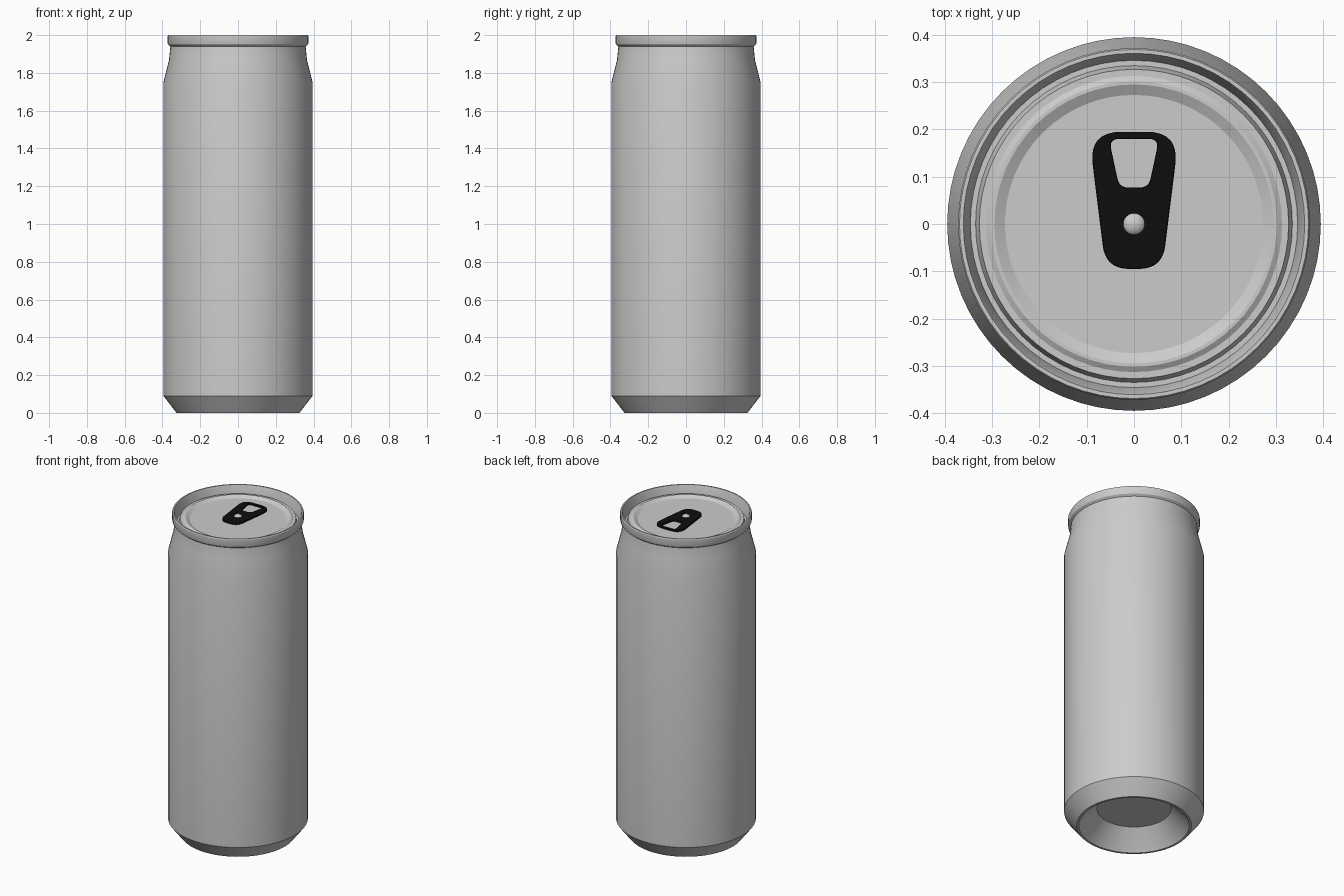
import bpy, bmesh, math
from mathutils import Vector

if "Cube" in bpy.data.objects:
    bpy.data.objects.remove(bpy.data.objects["Cube"], do_unlink=True)


def material(name, rgb):
    m = bpy.data.materials.new(name)
    m.use_nodes = True
    m.diffuse_color = (*rgb, 1)
    m.node_tree.nodes["Principled BSDF"].inputs["Base Color"].default_value = (*rgb, 1)
    return m


silver = material("silver_grey", (0.6, 0.6, 0.6))
black = material("tab_black", (0.004, 0.004, 0.004))


def finish(ob, mat, angle=25):
    ob.data.materials.clear()
    ob.data.materials.append(mat)
    bpy.ops.object.select_all(action="DESELECT")
    ob.select_set(True)
    bpy.context.view_layer.objects.active = ob
    bpy.ops.object.shade_smooth_by_angle(angle=math.radians(angle))


def lathe(name, profile, mat, segments=64):
    """Spin an (r, z) profile around the z axis."""
    bm = bmesh.new()
    verts = [bm.verts.new((r, 0, z)) for r, z in profile]
    edges = [bm.edges.new(pair) for pair in zip(verts, verts[1:])]
    bmesh.ops.spin(bm, geom=verts + edges, axis=(0, 0, 1), cent=(0, 0, 0),
                   angle=math.tau, steps=segments)
    bmesh.ops.remove_doubles(bm, verts=bm.verts, dist=1e-5)
    bmesh.ops.recalc_face_normals(bm, faces=bm.faces)
    me = bpy.data.meshes.new(name)
    bm.to_mesh(me)
    bm.free()
    ob = bpy.data.objects.new(name, me)
    bpy.context.collection.objects.link(ob)
    finish(ob, mat)
    return ob


def rounded(corners, cuts, steps=8):
    """Round each corner of a polygon with a quadratic arc."""
    pts = []
    for i, c in enumerate(corners):
        c = Vector(c)
        a = c + (Vector(corners[i - 1]) - c).normalized() * cuts[i]
        b = c + (Vector(corners[(i + 1) % len(corners)]) - c).normalized() * cuts[i]
        for k in range(steps + 1):
            t = k / steps
            pts.append(a * (1 - t) ** 2 + c * 2 * t * (1 - t) + b * t * t)
    return pts


def trapezoid(top_half, top_y, low_half, low_y):
    return [(-top_half, top_y), (top_half, top_y), (low_half, low_y), (-low_half, low_y)]


# Can: hollow underside, foot, wall, neck, rim, groove and recessed lid
lathe("can_body", [
    (0, 0.11), (0.21, 0.11), (0.30, 0.015), (0.312, 0), (0.325, 0), (0.333, 0.01),
    (0.395, 0.09), (0.395, 1.75), (0.365, 1.87), (0.358, 1.94)], silver)
lathe("can_lid", [
    (0.358, 1.94), (0.370, 1.95), (0.372, 1.955), (0.372, 1.995), (0.369, 2.0),
    (0.361, 2.0), (0.357, 1.99), (0.346, 1.93), (0.335, 1.93), (0.327, 1.96),
    (0.313, 1.96), (0.302, 1.967), (0.295, 1.967), (0.273, 1.955), (0, 1.955)], silver)

# Pull tab with a finger hole
curve = bpy.data.curves.new("pull_tab", "CURVE")
curve.dimensions = "2D"
curve.fill_mode = "BOTH"
curve.extrude = 0.003
curve.bevel_depth = 0.003
curve.bevel_resolution = 1
curve.offset = -0.003
for pts in (rounded(trapezoid(0.096, 0.195, 0.06, -0.095), (0.07, 0.07, 0.05, 0.05)),
            rounded(trapezoid(0.053, 0.18, 0.031, 0.077), (0.022, 0.022, 0.02, 0.02))):
    spline = curve.splines.new("POLY")
    spline.points.add(len(pts) - 1)
    for p, co in zip(spline.points, pts):
        p.co = (co.x, co.y, 0, 1)
    spline.use_cyclic_u = True
tab = bpy.data.objects.new("pull_tab", curve)
bpy.context.collection.objects.link(tab)
tab.location.z = 1.967
bpy.ops.object.select_all(action="DESELECT")
tab.select_set(True)
bpy.context.view_layer.objects.active = tab
bpy.ops.object.convert(target="MESH")
finish(bpy.context.object, black, 30)

# Rivet holding the tab
bpy.ops.mesh.primitive_uv_sphere_add(segments=24, ring_count=12, radius=0.025,
                                     location=(0, 0, 1.966))
rivet = bpy.context.object
rivet.name = "rivet"
rivet.scale.z = 0.7
finish(rivet, silver, 60)
